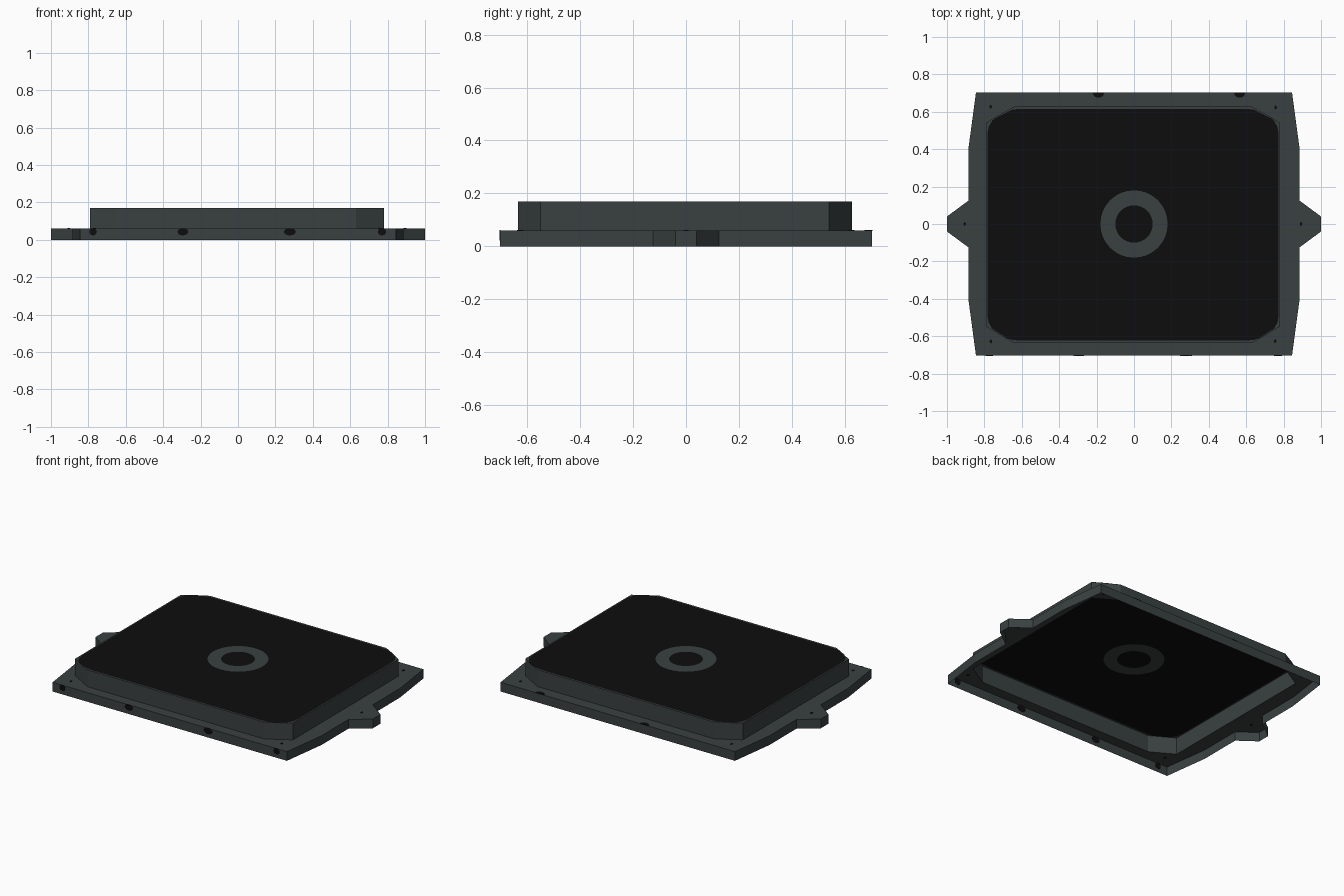
import bpy, bmesh, math
from mathutils import Matrix

if "Cube" in bpy.data.objects:
    bpy.data.objects.remove(bpy.data.objects["Cube"])


def material(name, rgb):
    m = bpy.data.materials.new(name)
    m.diffuse_color = (*rgb, 1)
    m.use_nodes = True
    m.node_tree.nodes["Principled BSDF"].inputs["Base Color"].default_value = m.diffuse_color
    return m


GREY = material("slate grey", (0.042, 0.053, 0.053))
BLACK = material("near black", (0.004, 0.004, 0.004))


def finish(bm, name, mats):
    me = bpy.data.meshes.new(name)
    bm.to_mesh(me)
    bm.free()
    for m in mats:
        me.materials.append(m)
    ob = bpy.data.objects.new(name, me)
    bpy.context.collection.objects.link(ob)
    return ob


def mirrored(quarter, cx=0, cy=0):
    """Closed counter-clockwise outline from the points of the +x +y quarter."""
    half = quarter + [(-x, y) for x, y in reversed(quarter)]
    return [(x + cx, y + cy) for x, y in half + [(-x, -y) for x, y in half]]


def circle(r, n=32):
    return [(r * math.cos(2 * math.pi * i / n), r * math.sin(2 * math.pi * i / n)) for i in range(n)]


# Open-bottomed cover: rim wall, flange, raised wall and painted top
bm = bmesh.new()


def loop(pts, z):
    vs = [bm.verts.new((x, y, z)) for x, y in pts]
    return [bm.edges.new((vs[i], vs[(i + 1) % len(vs)])) for i in range(len(vs))]


def fill(edges, mat):
    for f in bmesh.ops.triangle_fill(bm, edges=edges, use_beauty=True, normal=(0, 0, 1))["geom"]:
        if isinstance(f, bmesh.types.BMFace):
            f.material_index = mat


outline = mirrored([(1.0, 0.04), (0.885, 0.125), (0.885, 0.405), (0.845, 0.703)])
octagon = mirrored([(0.785, 0.545), (0.637, 0.631)], -0.005, -0.004)
# rounded black panel, just inside the raised edge
corner = [(0.6 + 0.178 * math.cos(a), 0.49 + 0.13 * math.sin(a))
          for a in (math.radians(15 * k) for k in range(7))]
panel = mirrored(corner, -0.005, -0.004)

rim_low, rim_high = loop(outline, 0), loop(outline, 0.06)
wall_low, wall_high = loop(octagon, 0.06), loop(octagon, 0.17)
bmesh.ops.bridge_loops(bm, edges=rim_low + rim_high)
bmesh.ops.bridge_loops(bm, edges=wall_low + wall_high)
fill(rim_high + wall_low, 0)
panel_edge, ring_out, ring_in = loop(panel, 0.17), loop(circle(0.18), 0.17), loop(circle(0.1), 0.17)
fill(wall_high + panel_edge, 0)
fill(panel_edge + ring_out, 1)
fill(ring_out + ring_in, 0)
fill(ring_in, 1)
bmesh.ops.recalc_face_normals(bm, faces=bm.faces)
if sum(f.normal.z * f.calc_area() for f in bm.faces) < 0:
    bmesh.ops.reverse_faces(bm, faces=bm.faces[:])
finish(bm, "cover_shell", [GREY, BLACK])


# Painted dots: thin plates that show on both sides of the sheet
def dot(name, loc, rx, ry, upright=False):
    b = bmesh.new()
    bmesh.ops.create_cone(b, cap_ends=True, segments=12, radius1=1, radius2=1, depth=0.004)
    m = Matrix.Translation(loc)
    if upright:
        m = m @ Matrix.Rotation(math.pi / 2, 4, 'X')
    b.transform(m @ Matrix.Diagonal((rx, ry, 1, 1)))
    # keep dots inside the rim
    for v in b.verts:
        v.co.z = min(v.co.z, 0.062)
        v.co.y = max(-0.705, min(v.co.y, 0.704))
    finish(b, name, [BLACK])


for x, r in ((-0.775, 0.02), (-0.295, 0.029), (0.277, 0.032), (0.77, 0.022)):
    dot("front_dot", (x, -0.703, 0.043), r, 0.02, True)
for x in (-0.19, 0.565):
    dot("back_dot", (x, 0.7, 0.06), 0.03, 0.025)
for x, y in ((-0.767, 0.627), (0.757, 0.623), (-0.765, -0.628), (0.755, -0.626), (-0.905, 0), (0.893, 0)):
    dot("screw_mark", (x, y, 0.06), 0.007, 0.01)
